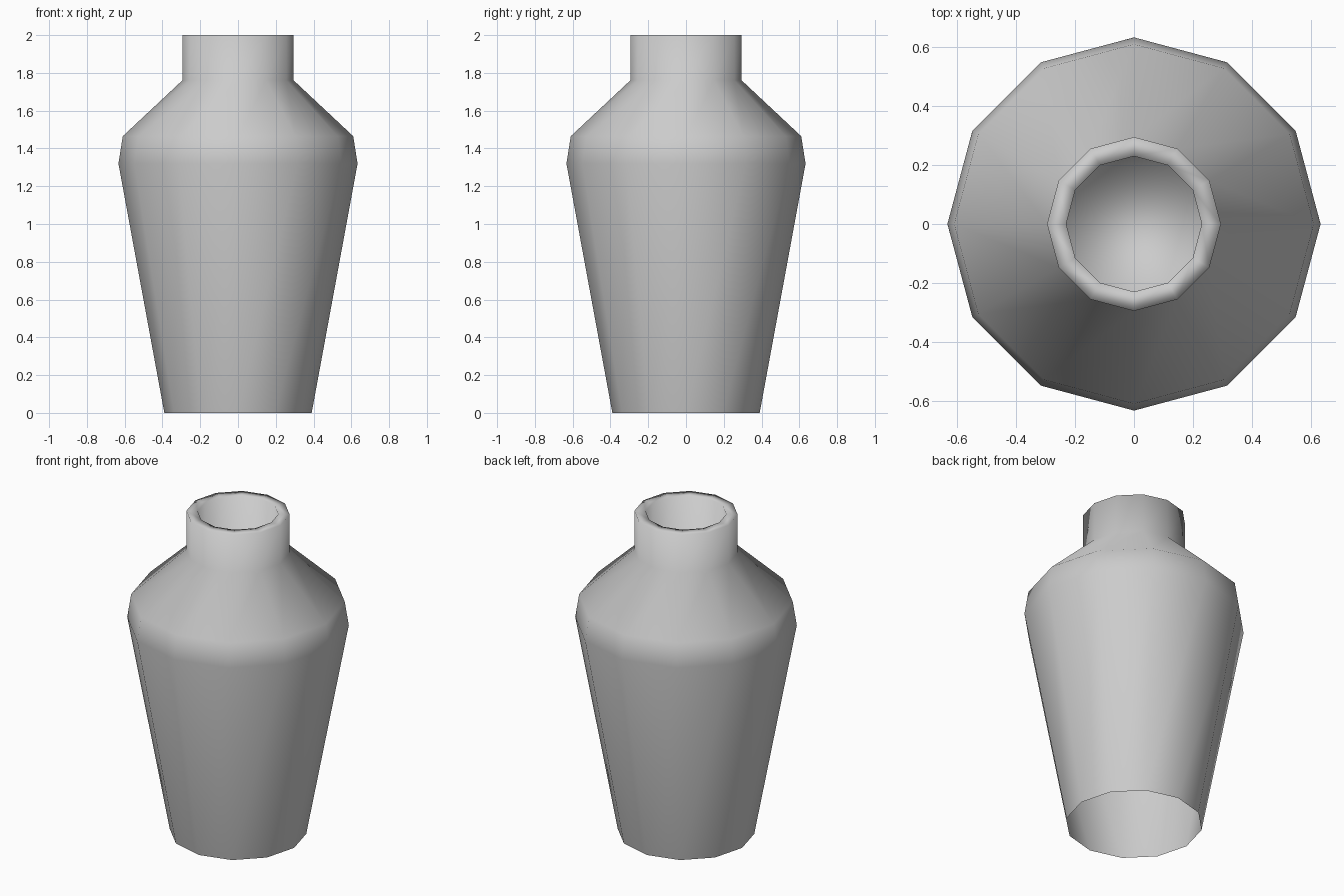
import bpy
import bmesh
from math import cos, sin, pi

cube = bpy.data.objects.get("Cube")
if cube:
    bpy.data.objects.remove(cube, do_unlink=True)

SIDES = 12

# Radius and height, from the open foot over the rim and down into the mouth
PROFILE = [
    (0.39, 0.0), (0.633, 1.32), (0.61, 1.465),
    (0.295, 1.76), (0.295, 2.0),
    (0.23, 2.0), (0.23, 1.7),
]

grey = bpy.data.materials.new("plain_grey")
grey.use_nodes = True
colour = (0.6, 0.6, 0.6, 1.0)
grey.diffuse_color = colour
grey.node_tree.nodes["Principled BSDF"].inputs["Base Color"].default_value = colour


def lathe(name, profile, sides, material):
    """Turn a profile about z, closing only its last ring with one face."""
    bm = bmesh.new()
    rings = []
    for r, z in profile:
        angles = [2 * pi * i / sides for i in range(sides)]
        rings.append([bm.verts.new((r * cos(a), r * sin(a), z)) for a in angles])
    for low, high in zip(rings, rings[1:]):
        for i in range(sides):
            j = (i + 1) % sides
            bm.faces.new((low[i], low[j], high[j], high[i]))
    bm.faces.new(rings[-1])
    for face in bm.faces:
        face.smooth = True
    mesh = bpy.data.meshes.new(name)
    bm.to_mesh(mesh)
    bm.free()
    mesh.materials.append(material)
    obj = bpy.data.objects.new(name, mesh)
    bpy.context.collection.objects.link(obj)
    return obj


# Vase body, neck and mouth in one smooth twelve-sided shell
lathe("vase", PROFILE, SIDES, grey)
